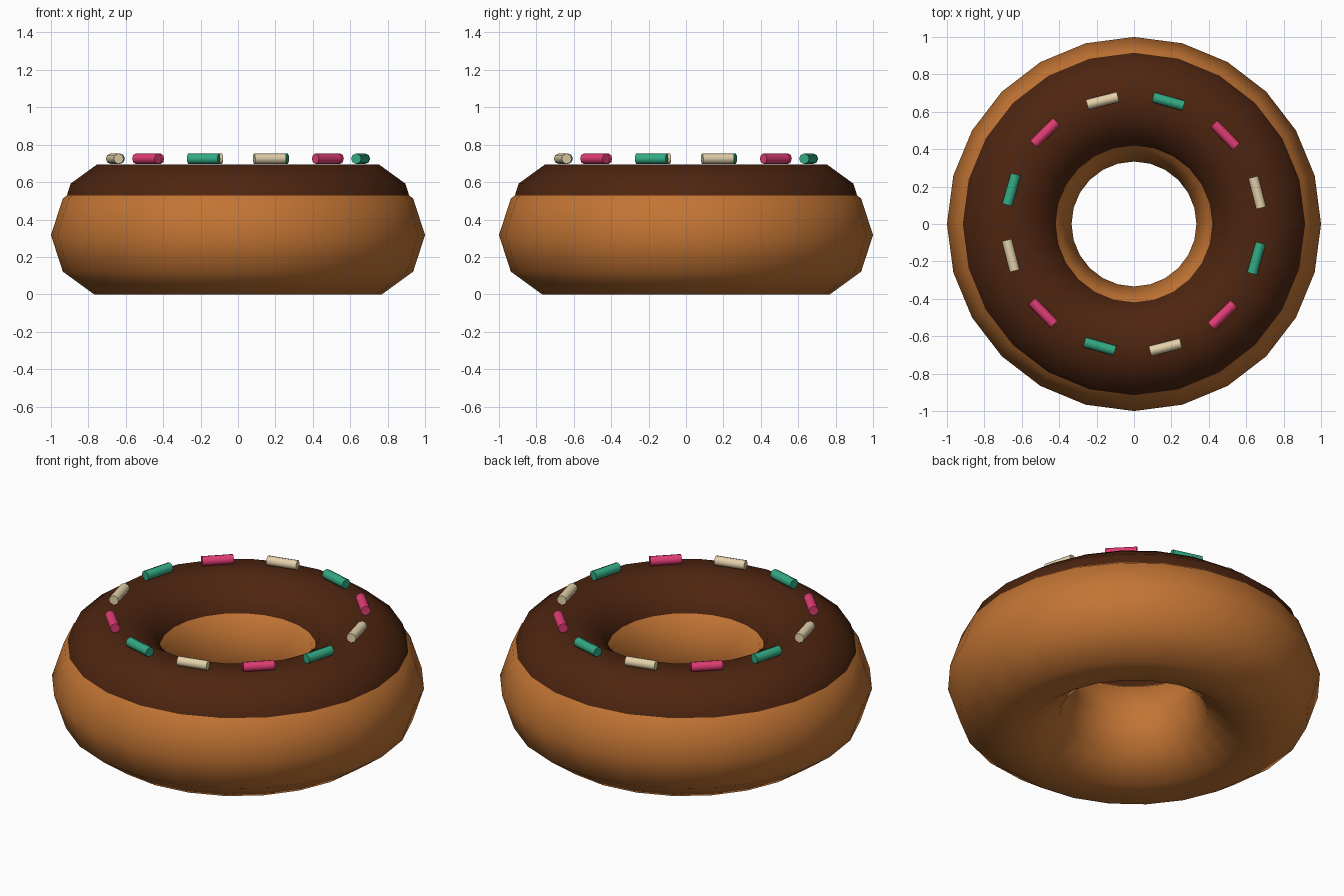
import bpy
import math

if "Cube" in bpy.data.objects:
    bpy.data.objects.remove(bpy.data.objects["Cube"])


def material(name, rgb):
    m = bpy.data.materials.new(name)
    m.diffuse_color = (*rgb, 1.0)
    m.use_nodes = True
    m.node_tree.nodes["Principled BSDF"].inputs["Base Color"].default_value = m.diffuse_color
    return m


DOUGH = material("baked_dough", (0.54, 0.175, 0.034))
ICING = material("chocolate_icing", (0.075, 0.018, 0.005))
SPRINKLES = [
    material("sprinkle_cream", (0.76, 0.63, 0.40)),
    material("sprinkle_pink", (0.74, 0.045, 0.17)),
    material("sprinkle_green", (0.033, 0.40, 0.23)),
]


def ring(name, minor, z, mat):
    bpy.ops.mesh.primitive_torus_add(
        major_segments=24, minor_segments=10,
        major_radius=0.667, minor_radius=minor, location=(0, 0, z))
    ob = bpy.context.object
    ob.name = name
    ob.data.materials.append(mat)
    bpy.ops.object.shade_smooth()


# Dough body, and a thinner raised ring of icing sunk into its top
ring("dough_ring", 0.333, 0.317, DOUGH)
ring("icing_ring", 0.281, 0.427, ICING)

# Twelve sprinkles lying along the crown of the icing
for i in range(12):
    a = 0.25 + i * math.tau / 12
    bpy.ops.mesh.primitive_cylinder_add(
        vertices=8, radius=0.028, depth=0.17,
        location=(0.68 * math.cos(a), 0.68 * math.sin(a), 0.725),
        rotation=(0, math.pi / 2, a + math.pi / 2))
    ob = bpy.context.object
    ob.name = f"sprinkle_{i + 1}"
    ob.data.materials.append(SPRINKLES[i % 3])
    bpy.ops.object.shade_smooth_by_angle(angle=math.radians(60))
